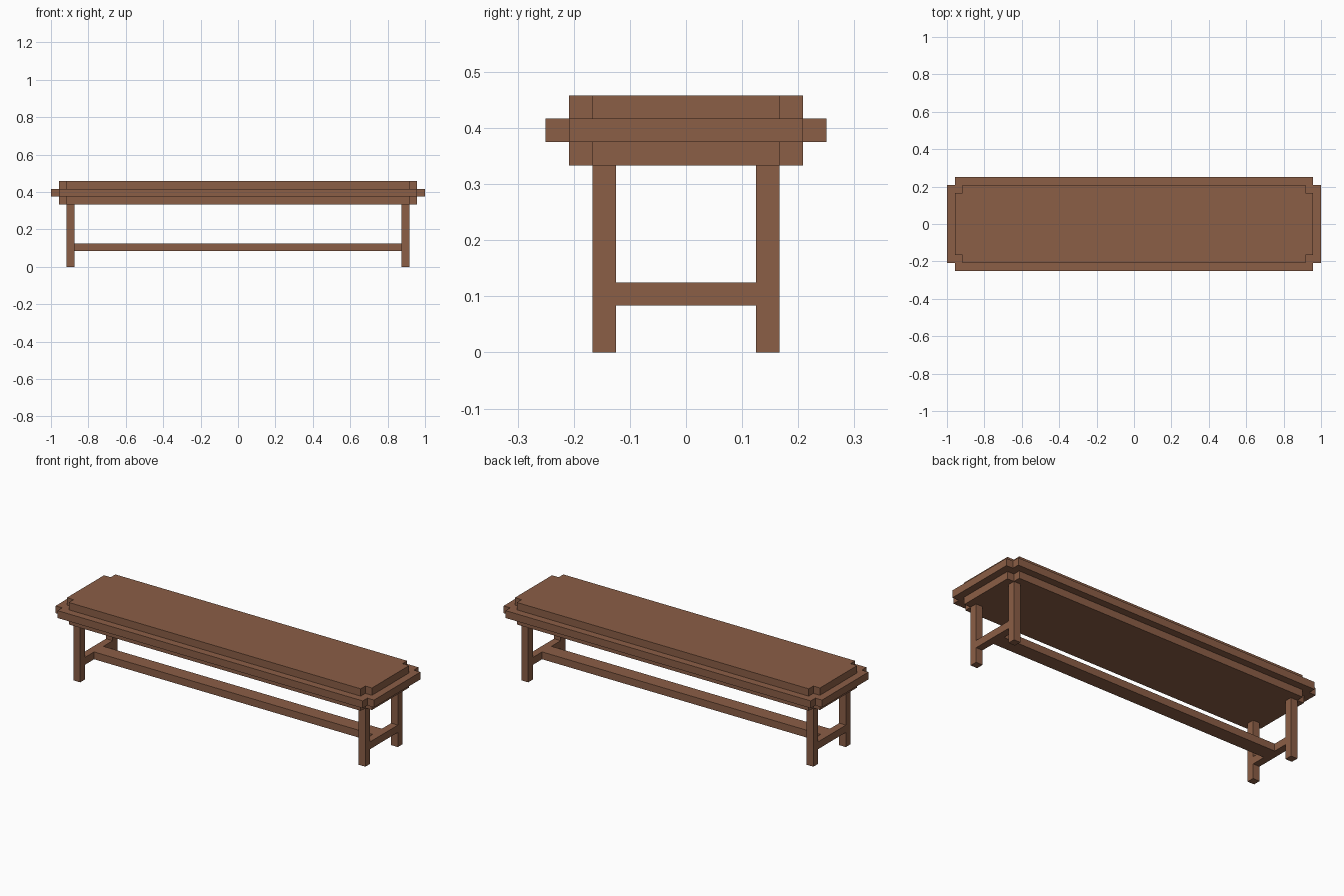
import bpy, bmesh

if "Cube" in bpy.data.objects:
    bpy.data.objects.remove(bpy.data.objects["Cube"])

U = 2 / 48  # one block of the model's grid

wood = bpy.data.materials.new("brown wood")
wood.diffuse_color = (0.258, 0.112, 0.061, 1)
wood.use_nodes = True
wood.node_tree.nodes["Principled BSDF"].inputs["Base Color"].default_value = wood.diffuse_color


def extrude_outline(name, pts, z0, z1):
    """Flat outline (in grid blocks) raised from z0 to z1."""
    bm = bmesh.new()
    face = bm.faces.new([bm.verts.new((x * U, y * U, z0 * U)) for x, y in pts])
    ext = bmesh.ops.extrude_face_region(bm, geom=[face])
    top = [v for v in ext["geom"] if isinstance(v, bmesh.types.BMVert)]
    bmesh.ops.translate(bm, verts=top, vec=(0, 0, (z1 - z0) * U))
    bmesh.ops.recalc_face_normals(bm, faces=bm.faces)
    me = bpy.data.meshes.new(name)
    bm.to_mesh(me)
    bm.free()
    me.materials.append(wood)
    ob = bpy.data.objects.new(name, me)
    bpy.context.collection.objects.link(ob)
    return ob


def box(name, x0, x1, y0, y1, z0, z1):
    return extrude_outline(name, [(x0, y0), (x1, y0), (x1, y1), (x0, y1)], z0, z1)


def notched_slab(name, x, y, z0, z1):
    """Slab with a one-block notch cut from each corner."""
    a, b = x - 1, y - 1
    pts = [(-a, -y), (a, -y), (a, -b), (x, -b), (x, b), (a, b),
           (a, y), (-a, y), (-a, b), (-x, b), (-x, -b), (-a, -b)]
    return extrude_outline(name, pts, z0, z1)


# Stepped seat: apron, wide rim, top board
notched_slab("seat_apron", 23, 5, 8, 9)
notched_slab("seat_rim", 24, 6, 9, 10)
notched_slab("seat_top", 23, 5, 10, 11)

# Legs and end rails
for sx, side in ((-1, "left"), (1, "right")):
    x0, x1 = sorted((21 * sx, 22 * sx))
    for sy, end in ((-1, "front"), (1, "back")):
        y0, y1 = sorted((3 * sy, 4 * sy))
        box(f"{end}_{side}_leg", x0, x1, y0, y1, 0, 8)
    box(f"{side}_end_rail", x0, x1, -3, 3, 2, 3)

# Long central stretcher
box("long_stretcher", -21, 21, -1, 1, 2, 3)
